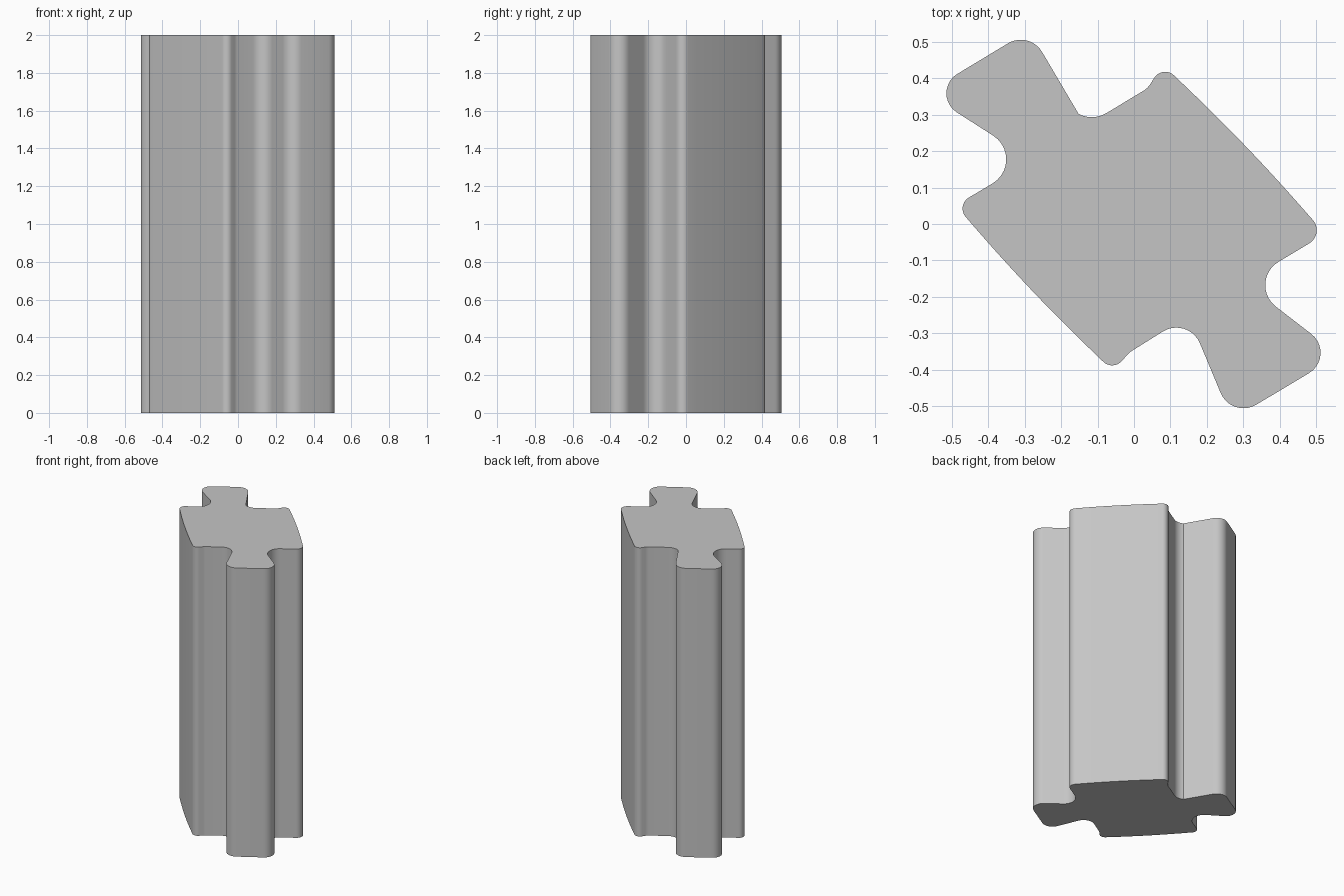
import bpy, bmesh, math
from mathutils import Vector

if "Cube" in bpy.data.objects:
    bpy.data.objects.remove(bpy.data.objects["Cube"])

HEIGHT = 2.0

# Outline corners, counter-clockwise: x, y, fillet radius
CORNERS = [
    (-0.287, 0.531, 0.068), (-0.570, 0.360, 0.062),   # upper left tongue
    (-0.281, 0.175, 0.077),                           # left notch
    (-0.489, 0.051, 0.035),                           # left shoulder
    (-0.284, -0.186, 5.0),                            # bowed lower left side
    (-0.058, -0.403, 0.035), (-0.012, -0.352, 0.06),  # bottom shoulder
    (0.149, -0.251, 0.070),                           # bottom notch
    (0.268, -0.536, 0.068), (0.562, -0.360, 0.065),   # lower right tongue
    (0.303, -0.160, 0.074),                           # right notch
    (0.524, -0.027, 0.042),                           # right shoulder
    (0.311, 0.215, 5.0),                              # bowed upper right side
    (0.079, 0.437, 0.035), (0.037, 0.372, 0.06),      # top shoulder
    (-0.111, 0.283, 0.077), (-0.152, 0.302, 0.0),     # top notch
]


def filleted(corners, steps=10):
    """Replace every corner with an arc tangent to both its sides."""
    pts = []
    for i, (x, y, r) in enumerate(corners):
        p = Vector((x, y))
        a = (Vector(corners[i - 1][:2]) - p)
        b = (Vector(corners[(i + 1) % len(corners)][:2]) - p)
        if r == 0:
            pts.append(p)
            continue
        a.normalize()
        b.normalize()
        half = a.angle(b) / 2
        centre = p + (a + b).normalized() * (r / math.sin(half))
        start = p + a * (r / math.tan(half)) - centre
        end = p + b * (r / math.tan(half)) - centre
        turn = math.atan2(start.x * end.y - start.y * end.x, start.dot(end))
        for k in range(steps + 1):
            t = turn * k / steps
            c, s = math.cos(t), math.sin(t)
            pts.append(centre + Vector((start.x * c - start.y * s,
                                        start.x * s + start.y * c)))
    return pts


# Prism: extrude the outline to full height
bm = bmesh.new()
base = bm.faces.new([bm.verts.new((p.x, p.y, 0)) for p in filleted(CORNERS)])
top = bmesh.ops.extrude_face_region(bm, geom=[base], use_keep_orig=True)["geom"]
bmesh.ops.translate(bm, vec=(0, 0, HEIGHT),
                    verts=[g for g in top if isinstance(g, bmesh.types.BMVert)])
bmesh.ops.recalc_face_normals(bm, faces=bm.faces)
mesh = bpy.data.meshes.new("interlocking_block")
bm.to_mesh(mesh)
bm.free()

block = bpy.data.objects.new("interlocking_block", mesh)
bpy.context.collection.objects.link(block)
grey = bpy.data.materials.new("light_grey")
grey.diffuse_color = (0.56, 0.56, 0.56, 1)
grey.use_nodes = True
grey.node_tree.nodes["Principled BSDF"].inputs["Base Color"].default_value = grey.diffuse_color
mesh.materials.append(grey)

# Smooth sides, crisp caps
bpy.context.view_layer.objects.active = block
block.select_set(True)
bpy.ops.object.shade_smooth_by_angle(angle=math.radians(30))
